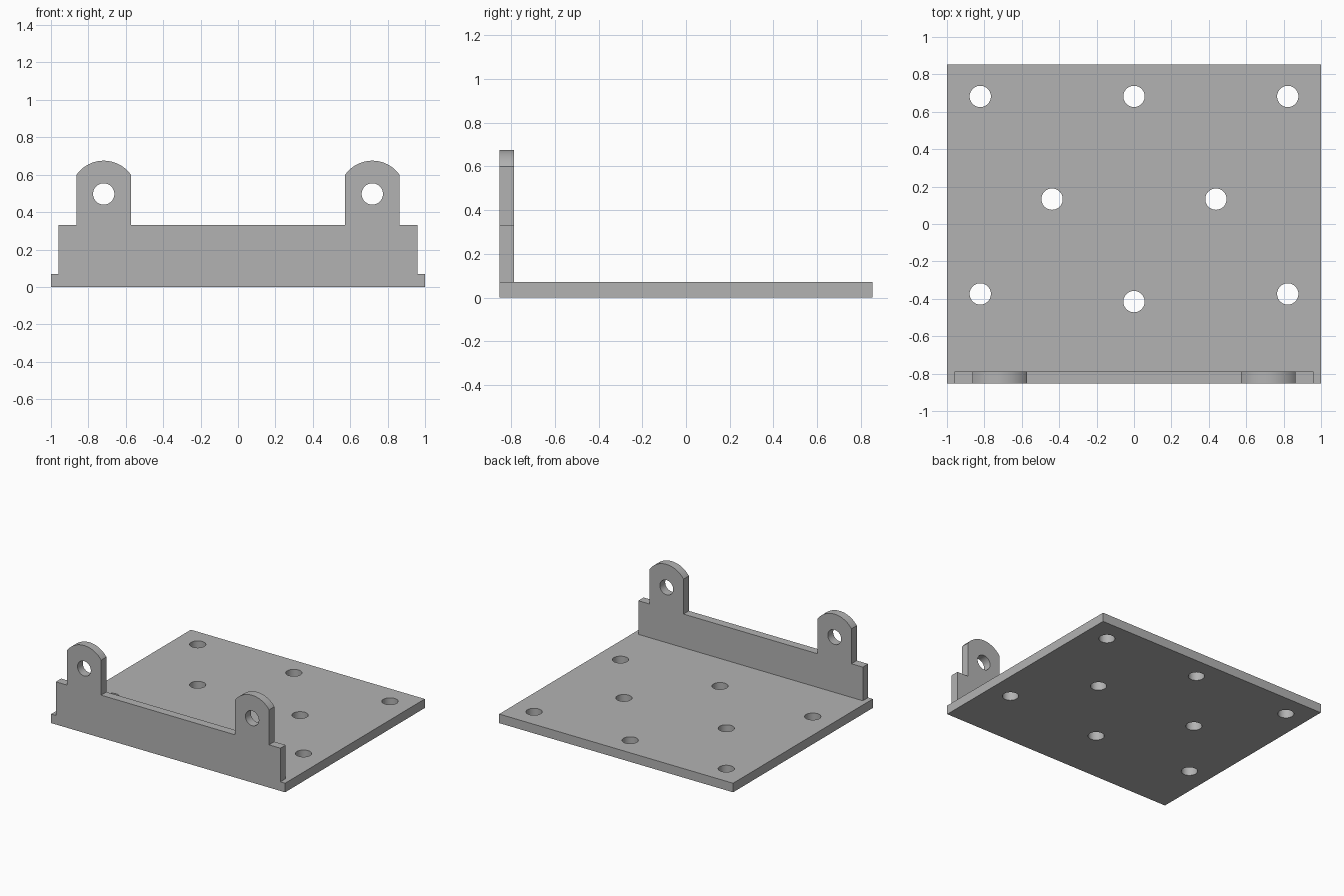
import bpy, bmesh
from math import asin, sin, cos, pi
from mathutils import Matrix, Vector

cube = bpy.data.objects.get("Cube")
if cube:
    bpy.data.objects.remove(cube, do_unlink=True)

grey = bpy.data.materials.new("plain_grey")
grey.use_nodes = True
colour = (0.45, 0.45, 0.45, 1)
grey.diffuse_color = colour
grey.node_tree.nodes["Principled BSDF"].inputs["Base Color"].default_value = colour

HALF_DEPTH = 0.853
PLATE_TOP = 0.07
WALL_THICK = 0.065
WALL_TOP = 0.33
HOLE_R = 0.057
EAR_X, EAR_Z, EAR_R, EAR_HALF = 0.718, 0.497, 0.178, 0.145


def extrude_outline(name, points, offset):
    """Solid made by sweeping a closed outline along an offset."""
    bm = bmesh.new()
    face = bm.faces.new([bm.verts.new(p) for p in points])
    swept = bmesh.ops.extrude_face_region(bm, geom=[face], use_keep_orig=True)
    verts = [g for g in swept["geom"] if isinstance(g, bmesh.types.BMVert)]
    bmesh.ops.translate(bm, verts=verts, vec=Vector(offset))
    bmesh.ops.recalc_face_normals(bm, faces=bm.faces)
    mesh = bpy.data.meshes.new(name)
    bm.to_mesh(mesh)
    bm.free()
    mesh.materials.append(grey)
    obj = bpy.data.objects.new(name, mesh)
    bpy.context.collection.objects.link(obj)
    return obj


def drill(obj, centres, rotation=Matrix()):
    """Cut round holes through a part, then drop the cutter."""
    bm = bmesh.new()
    for centre in centres:
        bmesh.ops.create_cone(bm, cap_ends=True, segments=48, radius1=HOLE_R,
                              radius2=HOLE_R, depth=0.4,
                              matrix=Matrix.Translation(centre) @ rotation)
    mesh = bpy.data.meshes.new("hole_cutter")
    bm.to_mesh(mesh)
    bm.free()
    mesh.materials.append(grey)
    cutter = bpy.data.objects.new("hole_cutter", mesh)
    cutter.hide_render = True
    bpy.context.collection.objects.link(cutter)
    mod = obj.modifiers.new("holes", "BOOLEAN")
    mod.operation, mod.solver, mod.object = "DIFFERENCE", "EXACT", cutter
    bpy.ops.object.select_all(action="DESELECT")
    bpy.context.view_layer.objects.active = obj
    obj.select_set(True)
    bpy.ops.object.modifier_apply(modifier=mod.name)
    bpy.data.objects.remove(cutter, do_unlink=True)
    bpy.ops.object.shade_smooth_by_angle(angle=pi / 6)


# Base plate with mounting holes
corners = [(-1, -1), (1, -1), (1, 1), (-1, 1)]
plate = extrude_outline("base_plate", [(x, y * HALF_DEPTH, 0) for x, y in corners],
                        (0, 0, PLATE_TOP))
half_holes = [(0.822, 0.682), (0.438, 0.133), (0.822, -0.374)]
centres = [(s * x, y, 0) for x, y in half_holes for s in (-1, 1)]
drill(plate, centres + [(0, 0.682, 0), (0, -0.415, 0)])

# Upright front wall with two rounded ears, mirrored about the centre
spread = asin(EAR_HALF / EAR_R)
steps = 24
arc = [(EAR_X + EAR_R * sin(a), EAR_Z + EAR_R * cos(a))
       for a in (spread * (1 - 2 * i / steps) for i in range(steps + 1))]
half = [(0.96, PLATE_TOP), (0.96, WALL_TOP), (EAR_X + EAR_HALF, WALL_TOP),
        *arc, (EAR_X - EAR_HALF, WALL_TOP)]
outline = half + [(-x, z) for x, z in reversed(half)]
wall = extrude_outline("front_wall", [(x, -HALF_DEPTH, z) for x, z in outline],
                       (0, WALL_THICK, 0))
drill(wall, [(s * EAR_X, -HALF_DEPTH, EAR_Z) for s in (-1, 1)],
      Matrix.Rotation(pi / 2, 4, "X"))
